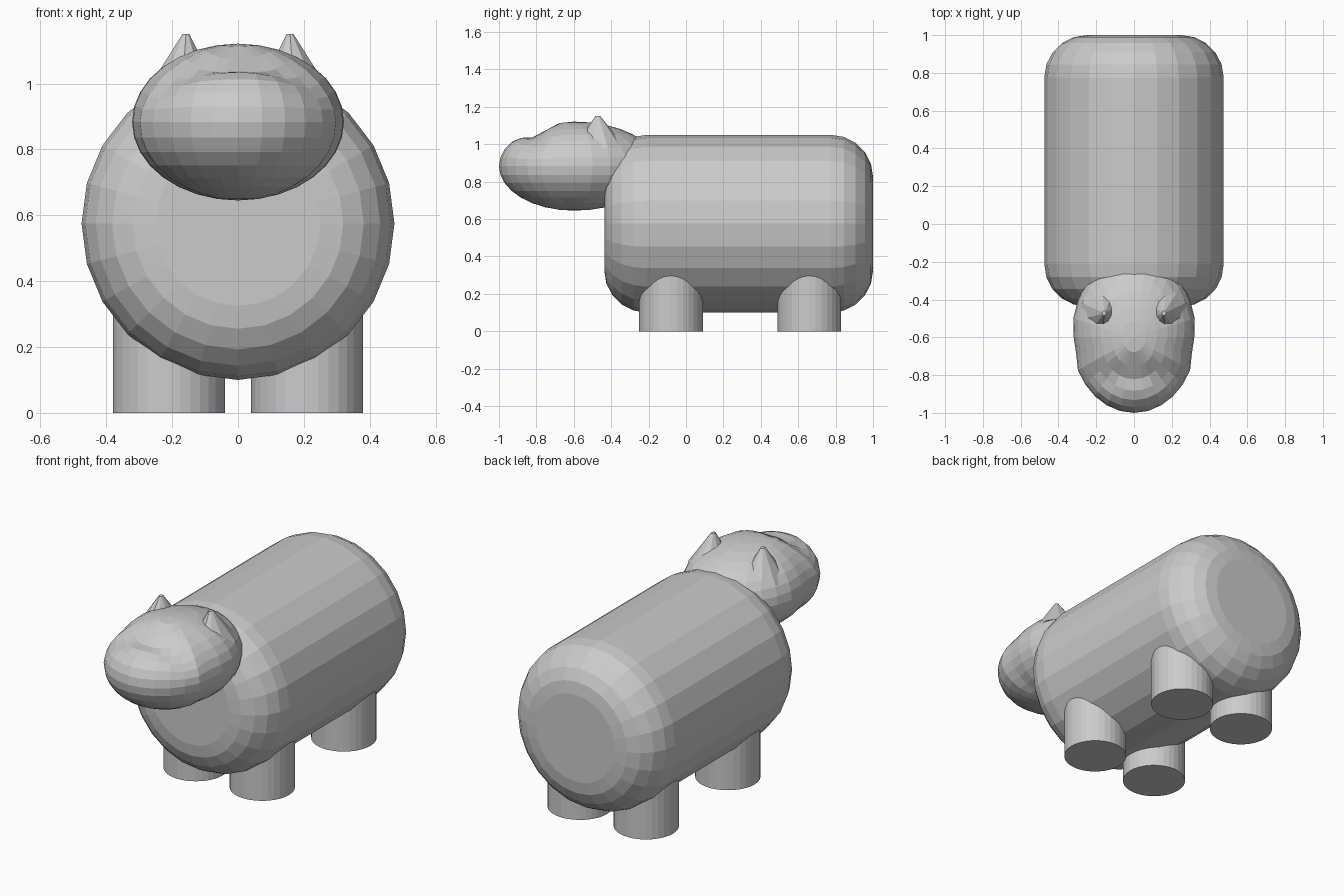
import bpy, bmesh
from math import sin, cos, pi, exp, sqrt
from mathutils import Matrix, Vector

if "Cube" in bpy.data.objects:
    bpy.data.objects.remove(bpy.data.objects["Cube"])


def finish(name, bm):
    bmesh.ops.recalc_face_normals(bm, faces=bm.faces[:])
    me = bpy.data.meshes.new(name)
    bm.to_mesh(me)
    bm.free()
    ob = bpy.data.objects.new(name, me)
    bpy.context.collection.objects.link(ob)
    return ob


def cone(name, r1, r2, z0, z1, loc, segs, sx=1, sy=1, shift=(0, 0)):
    bm = bmesh.new()
    bmesh.ops.create_cone(bm, cap_ends=True, segments=segs, radius1=r1, radius2=r2, depth=z1 - z0)
    mid = (z0 + z1) / 2
    for v in bm.verts:
        top = v.co.z > 0
        v.co = Vector((loc[0] + v.co.x * sx + shift[0] * top,
                       loc[1] + v.co.y * sy + shift[1] * top, v.co.z + mid))
    return finish(name, bm)


# Barrel body: cylinder along y with rounded rims
SIDES, STEPS, R, EDGE = 24, 5, 0.475, 0.225
Y0, Y1, ZC = -0.437, 1.0, 0.575
arc = [(R - EDGE + EDGE * sin(i * pi / 2 / STEPS), EDGE * (1 - cos(i * pi / 2 / STEPS)))
       for i in range(STEPS + 1)]
profile = [(r, Y0 + d) for r, d in arc] + [(r, Y1 - d) for r, d in reversed(arc)]
bm = bmesh.new()
rings = [[bm.verts.new((r * cos(2 * pi * k / SIDES), y, ZC + r * sin(2 * pi * k / SIDES)))
          for k in range(SIDES)] for r, y in profile]
for a, b in zip(rings, rings[1:]):
    for k in range(SIDES):
        n = (k + 1) % SIDES
        bm.faces.new((a[k], a[n], b[n], b[k]))
bm.faces.new(rings[0])
bm.faces.new(rings[-1])
finish("body", bm)

# Four stubby legs
for side, s in (("left", 1), ("right", -1)):
    for end, y in (("front", -0.08), ("back", 0.66)):
        cone(f"{end}_{side}_leg", 0.17, 0.17, 0, 0.38, (0.21 * s, y), 32)


# Head: sphere stretched backwards, with a brow step and pinched cheeks
bm = bmesh.new()
bmesh.ops.create_uvsphere(bm, u_segments=28, v_segments=16, radius=1)
for v in bm.verts:
    x, y, z = v.co
    px = 0.33 * x
    py = -0.6 + y * (0.4 if y < 0 else 0.45)
    pz = 0.883 + 0.238 * z
    px *= 1 - 0.09 * exp(-((py + 0.65) / 0.05) ** 2)
    if z > 0:
        pz -= 0.055 * exp(-((py + 0.81) / 0.08) ** 2) * z
    v.co = (px, py, pz)
finish("head", bm)

# Ears: soft peaks blending into the skull
for side, s in (("left", 1), ("right", -1)):
    cone(f"{side}_ear", 0.12, 0.012, 0.98, 1.15, (0.17 * s, -0.46), 10,
         sx=0.93, sy=1.15, shift=(-0.012 * s, -0.012))
